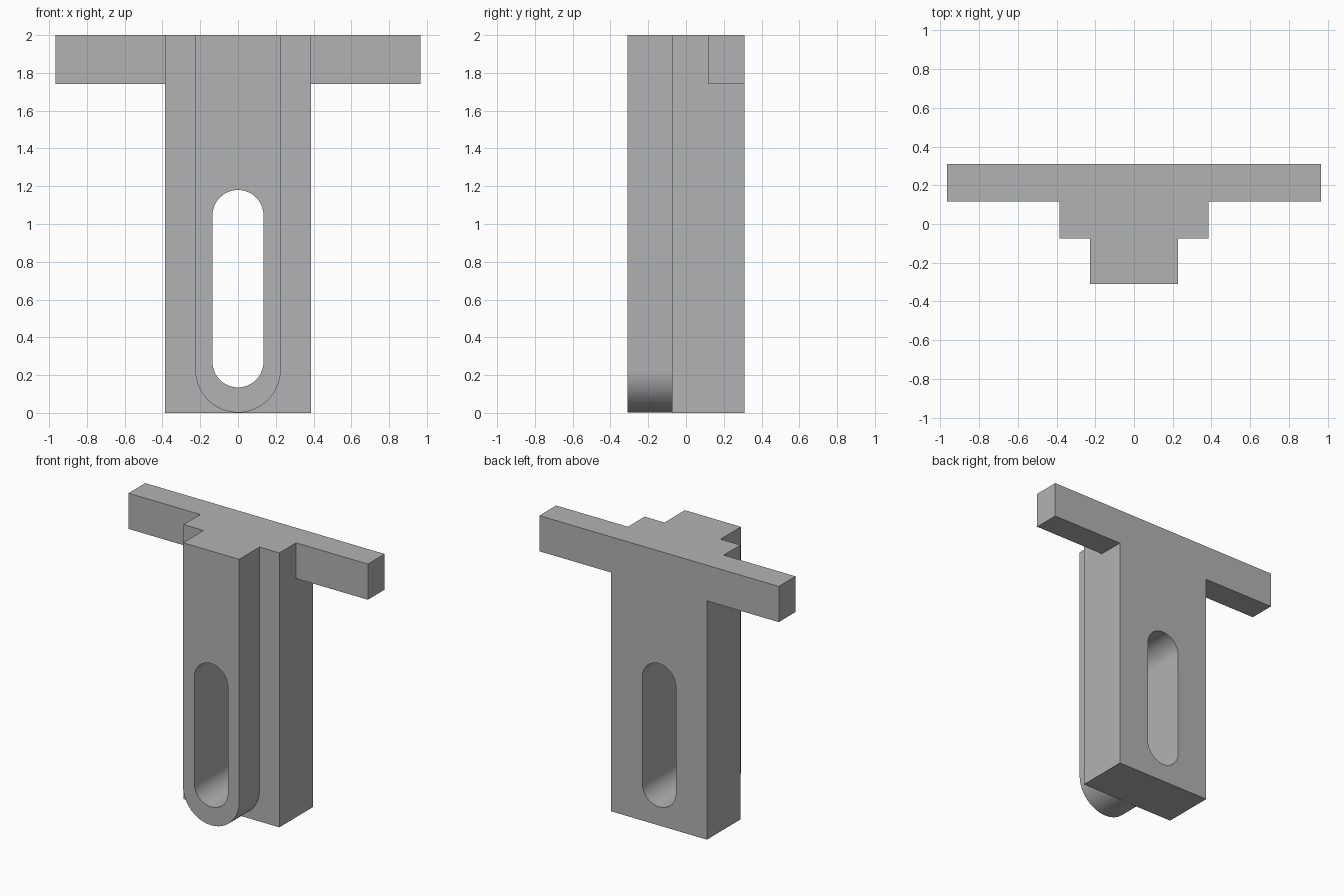
import bpy
import bmesh
from math import pi, cos, sin, radians

cube = bpy.data.objects.get("Cube")
if cube:
    bpy.data.objects.remove(cube, do_unlink=True)

grey = bpy.data.materials.new("plain grey")
grey.use_nodes = True
colour = (0.45, 0.45, 0.45, 1)
grey.diffuse_color = colour
grey.node_tree.nodes["Principled BSDF"].inputs["Base Color"].default_value = colour


def prism(name, outline, y0, y1):
    """Extrude an (x, z) outline from y0 back to y1."""
    bm = bmesh.new()
    face = bm.faces.new([bm.verts.new((x, y0, z)) for x, z in outline])
    back = bmesh.ops.extrude_face_region(bm, geom=[face])["geom"]
    for v in back:
        if isinstance(v, bmesh.types.BMVert):
            v.co.y = y1
    bmesh.ops.recalc_face_normals(bm, faces=bm.faces)
    mesh = bpy.data.meshes.new(name)
    bm.to_mesh(mesh)
    bm.free()
    mesh.materials.append(grey)
    ob = bpy.data.objects.new(name, mesh)
    bpy.context.collection.objects.link(ob)
    return ob


def arc(r, z, start, steps=32):
    """Half circle of radius r centred at height z."""
    return [(r * cos(start + pi * i / steps), z + r * sin(start + pi * i / steps))
            for i in range(steps + 1)]


def combine(target, other, operation):
    mod = target.modifiers.new(operation, "BOOLEAN")
    mod.operation = operation
    mod.solver = "EXACT"
    mod.object = other
    bpy.context.view_layer.objects.active = target
    bpy.ops.object.modifier_apply(modifier=mod.name)
    bpy.data.objects.remove(other, do_unlink=True)


TOP = 2.0
COL, BAR, BAR_Z = 0.386, 0.965, 1.74
RIB, SLOT = 0.226, 0.135

# Upright column
bracket = prism("slotted_bracket", [(-COL, 0), (COL, 0), (COL, TOP), (-COL, TOP)],
                -0.075, 0.31)

# Crossbar flush with the top and back
crossbar = prism("crossbar", [(-BAR, BAR_Z), (BAR, BAR_Z), (BAR, TOP), (-BAR, TOP)],
                 0.117, 0.31)
combine(bracket, crossbar, "UNION")

# Front rib with a round lower end
rib = prism("front_rib", arc(RIB, RIB + 0.002, pi) + [(RIB, TOP), (-RIB, TOP)],
            -0.31, 0.0)
combine(bracket, rib, "UNION")

# Long slot through rib and column
slot = prism("slot_cutter", arc(SLOT, 0.135 + SLOT, pi) + arc(SLOT, 1.18 - SLOT, 0),
             -0.5, 0.5)
combine(bracket, slot, "DIFFERENCE")

# Smooth the round walls, keep the corners sharp
bpy.ops.object.select_all(action="DESELECT")
bracket.select_set(True)
bpy.context.view_layer.objects.active = bracket
bpy.ops.object.shade_smooth_by_angle(angle=radians(30))
